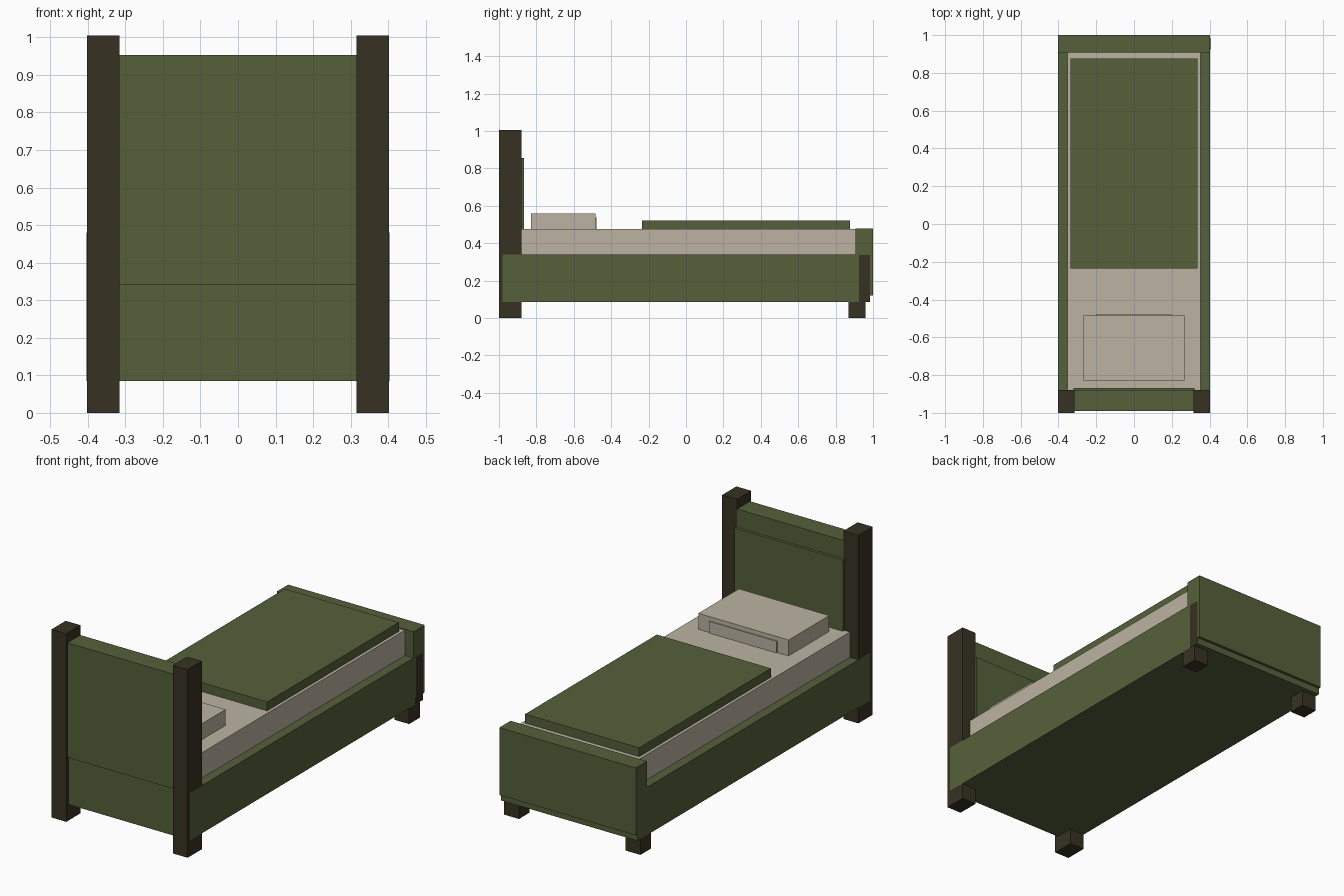
import bpy

if "Cube" in bpy.data.objects:
    bpy.data.objects.remove(bpy.data.objects["Cube"])


def material(name, rgb):
    m = bpy.data.materials.new(name)
    m.diffuse_color = (*rgb, 1)
    m.use_nodes = True
    m.node_tree.nodes["Principled BSDF"].inputs["Base Color"].default_value = m.diffuse_color
    return m


GREEN = material("olive green", (0.092, 0.118, 0.043))
BROWN = material("dark brown", (0.037, 0.032, 0.016))
LINEN = material("linen", (0.503, 0.456, 0.361))


def box(name, mat, x, y, z):
    """Box from (min, max) ranges along each axis."""
    bpy.ops.mesh.primitive_cube_add(size=1, location=[sum(r) / 2 for r in (x, y, z)])
    ob = bpy.context.object
    ob.name = name
    ob.scale = [r[1] - r[0] for r in (x, y, z)]
    bpy.ops.object.transform_apply(location=False, rotation=False, scale=True)
    ob.data.materials.append(mat)
    return ob


def centred(name, mat, half, y, z):
    return box(name, mat, (-half, half), y, z)


# Head posts and foot legs, mirrored left and right
for side, s in (("left", -1), ("right", 1)):
    x = sorted((s * 0.315, s * 0.4025))
    box(side + "_head_post", BROWN, x, (-1.0, -0.88), (0, 1.005))
    box(side + "_foot_leg", BROWN, x, (0.87, 0.96), (0, 0.10))

# Bed frame
centred("base", GREEN, 0.403, (-0.98, 0.985), (0.085, 0.34))
centred("headboard", GREEN, 0.400, (-0.99, -0.882), (0.34, 0.953))
centred("headboard_panel", GREEN, 0.32, (-0.882, -0.867), (0.34, 0.855))
centred("footboard", GREEN, 0.4035, (0.905, 1.0), (0.12, 0.48))
box("corner_plate", BROWN, (0.40, 0.404), (0.925, 0.984), (0.087, 0.337))

# Bedding
centred("mattress", LINEN, 0.353, (-0.88, 0.905), (0.30, 0.475))
centred("blanket", GREEN, 0.337, (-0.235, 0.877), (0.475, 0.523))
centred("pillow", LINEN, 0.267, (-0.828, -0.485), (0.475, 0.56))
centred("pillow_flap", LINEN, 0.20, (-0.485, -0.479), (0.475, 0.537))
